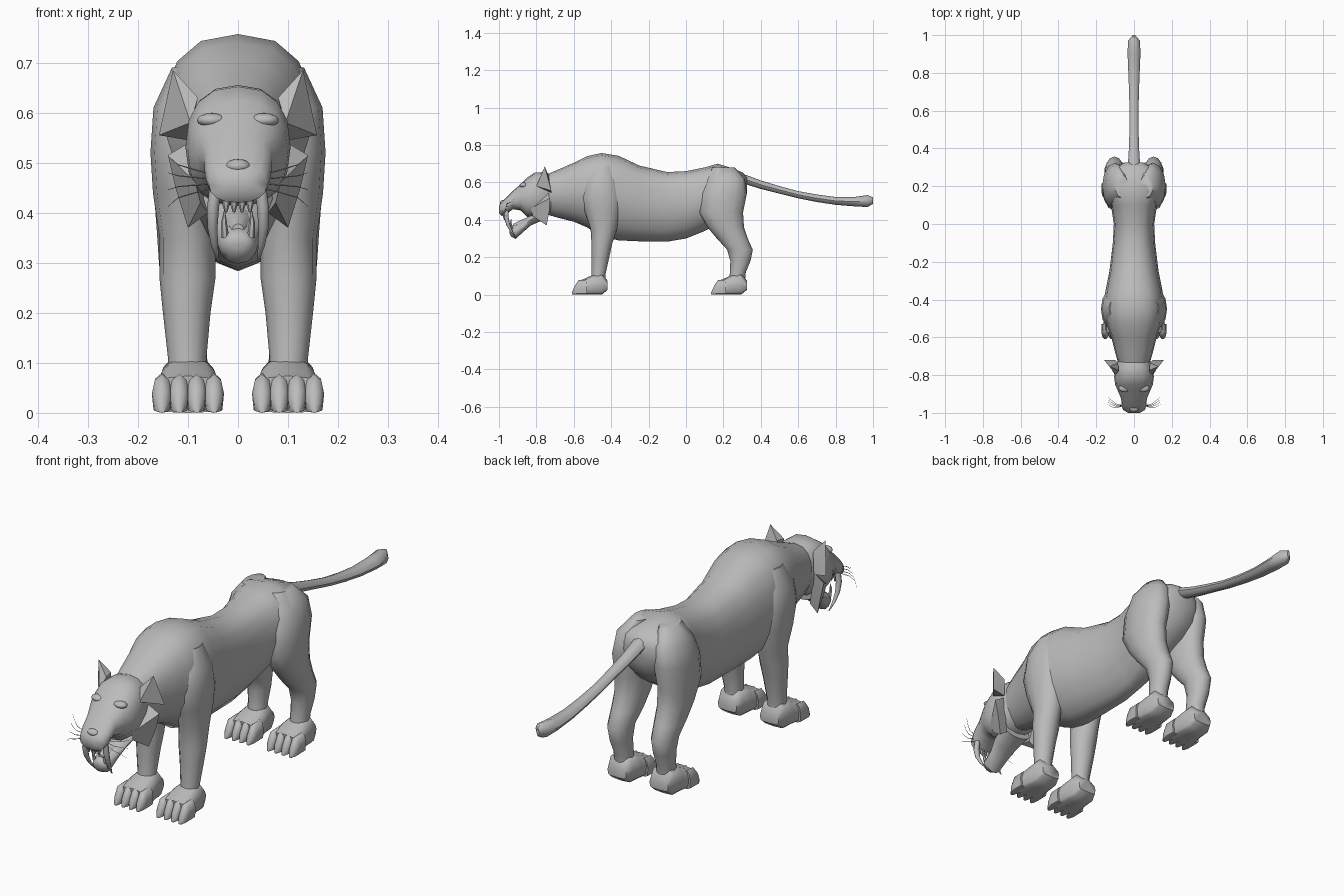
import bpy
import bmesh
import math
from mathutils import Matrix, Vector

default_cube = bpy.data.objects.get("Cube")
if default_cube:
    bpy.data.objects.remove(default_cube, do_unlink=True)

# Single plain grey for the whole animal
grey = bpy.data.materials.new("plain grey")
grey.use_nodes = True
grey.diffuse_color = (.5, .5, .5, 1)
grey.node_tree.nodes["Principled BSDF"].inputs["Base Color"].default_value = (.5, .5, .5, 1)


def finish(name, bm, smooth_angle=50):
    """Turn a bmesh into a shaded, coloured object."""
    bmesh.ops.recalc_face_normals(bm, faces=bm.faces)
    mesh = bpy.data.meshes.new(name)
    bm.to_mesh(mesh)
    bm.free()
    mesh.materials.append(grey)
    obj = bpy.data.objects.new(name, mesh)
    bpy.context.scene.collection.objects.link(obj)
    bpy.ops.object.select_all(action='DESELECT')
    obj.select_set(True)
    bpy.context.view_layer.objects.active = obj
    bpy.ops.object.shade_smooth_by_angle(angle=math.radians(smooth_angle))
    return obj


def loft(name, axis, rings, side=1, sides=12, upper=2, lower=2):
    """Skin rounded sections (t, u0, u1, v0, v1) strung along an axis."""
    bm = bmesh.new()
    loops = []
    for t, u0, u1, v0, v1 in rings:
        loop = []
        for i in range(sides):
            a = math.tau * i / sides
            c, s = math.cos(a), math.sin(a)
            power = 2 / (upper if s > 0 else lower)
            u = (u0 + u1) / 2 + (u1 - u0) / 2 * math.copysign(abs(c) ** power, c)
            v = (v0 + v1) / 2 + (v1 - v0) / 2 * math.copysign(abs(s) ** power, s)
            x, y, z = {'x': (t, u, v), 'y': (u, t, v), 'z': (u, v, t)}[axis]
            loop.append(bm.verts.new((x * side, y, z)))
        loops.append(loop)
    for a, b in zip(loops, loops[1:]):
        for i in range(sides):
            j = (i + 1) % sides
            bm.faces.new((a[i], a[j], b[j], b[i]))
    bm.faces.new(loops[0])
    bm.faces.new(loops[-1])
    return finish(name, bm)


def centred(profile):
    """Expand (y, half_width, bottom, top) into symmetric rings."""
    return [(y, -w, w, low, high) for y, w, low, high in profile]


def tube(path):
    """Expand (t, u, v, radius) into round rings."""
    return [(t, u - r, u + r, v - r, v + r) for t, u, v, r in path]


def wedge(name, points, side):
    """Closed angular solid around a few corner points."""
    bm = bmesh.new()
    for x, y, z in points:
        bm.verts.new((x * side, y, z))
    bmesh.ops.convex_hull(bm, input=bm.verts)
    return finish(name, bm, 30)


def ball(name, centre, size):
    bm = bmesh.new()
    place = Matrix.Translation(Vector(centre)) @ Matrix.Diagonal((*size, 1))
    bmesh.ops.create_uvsphere(bm, u_segments=12, v_segments=8, radius=1, matrix=place)
    return finish(name, bm)


# Torso and neck
loft("body", 'y', centred([
    (-.75, .08, .43, .64), (-.68, .1, .41, .67), (-.6, .12, .39, .705),
    (-.53, .145, .36, .74), (-.45, .16, .31, .757), (-.36, .152, .29, .742),
    (-.25, .13, .285, .69), (-.1, .112, .283, .655), (0, .107, .3, .66),
    (.1, .122, .34, .68), (.17, .145, .38, .7), (.25, .142, .43, .675),
    (.3, .1, .48, .655), (.325, .05, .54, .63)]), sides=16, upper=2.5, lower=1.8)

# Tail
loft("tail", 'y', centred([
    (.24, .035, .6, .66), (.32, .032, .59, .64), (.4, .027, .565, .61),
    (.5, .024, .54, .58), (.6, .024, .515, .553), (.7, .026, .495, .535),
    (.8, .03, .48, .522), (.9, .034, .472, .522), (.97, .032, .468, .532),
    (1, .006, .485, .52)]), sides=8)

# Skull with upper jaw
loft("head", 'y', centred([
    (-.71, .08, .44, .64), (-.76, .1, .42, .655), (-.81, .105, .41, .652),
    (-.85, .1, .415, .625), (-.885, .085, .45, .59), (-.925, .068, .457, .555),
    (-.96, .066, .43, .52), (-.985, .058, .42, .495), (-1, .03, .435, .478)]),
    sides=16, upper=2.4, lower=2.3)
ball("nose", (0, -.975, .493), (.026, .02, .014))

# Dropped lower jaw and tongue
loft("lower_jaw", 'y', centred([
    (-.76, .07, .4, .46), (-.83, .06, .37, .43), (-.87, .047, .335, .395),
    (-.91, .04, .298, .375), (-.935, .032, .31, .365), (-.945, .02, .33, .355)]))
loft("tongue", 'y', centred([
    (-.82, .025, .39, .425), (-.88, .025, .365, .4), (-.925, .012, .355, .378)]), sides=8)


def paw(name, shift, side):
    """Broad foot with four pointed toes; shift moves it along y."""
    rings = [(-.42, .055, .143, .025, .075), (-.45, .045, .155, 0, .115),
             (-.5, .04, .158, 0, .105), (-.545, .034, .166, 0, .084),
             (-.575, .034, .166, 0, .074)]
    loft(name, 'y', [(y + shift, *rest) for y, *rest in rings], side, upper=2.6, lower=5)
    for i in range(4):
        x = .048 + .0347 * i
        toe = [(-.53, .019, .08), (-.575, .02, .077), (-.593, .017, .05), (-.61, .006, .012)]
        loft(f"{name}_toe_{i + 1}", 'y',
             [(y + shift, x - w, x + w, 0, top) for y, w, top in toe],
             side, sides=8, lower=4)


for label, side in (("left", 1), ("right", -1)):
    # Legs
    loft(f"{label}_front_leg", 'z', [
        (.07, .06, .14, -.51, -.43), (.11, .063, .14, -.505, -.43),
        (.2, .055, .15, -.505, -.41), (.27, .045, .157, -.505, -.395),
        (.35, .045, .157, -.51, -.37), (.44, .05, .17, -.54, -.35),
        (.52, .05, .175, -.56, -.34), (.61, .05, .169, -.54, -.36),
        (.69, .05, .132, -.5, -.39)], side)
    loft(f"{label}_hind_leg", 'z', [
        (.07, .06, .138, .23, .315), (.12, .062, .138, .235, .32),
        (.18, .06, .145, .237, .345), (.24, .055, .152, .22, .357),
        (.3, .045, .158, .165, .33), (.36, .04, .162, .115, .31),
        (.44, .035, .168, .07, .305), (.54, .03, .168, .08, .325),
        (.62, .03, .15, .11, .315), (.68, .03, .1, .14, .26)], side)
    paw(f"{label}_front_paw", 0, side)
    paw(f"{label}_hind_paw", .745, side)

    # Ear and cheek ruff
    wedge(f"{label}_ear", [
        (.13, -.755, .685), (.158, -.72, .555), (.08, -.775, .63),
        (.095, -.8, .58), (.1, -.72, .545), (.085, -.735, .635)], side)
    wedge(f"{label}_cheek_ruff", [
        (.09, -.735, .545), (.14, -.73, .515), (.125, -.73, .45), (.1, -.745, .37),
        (.06, -.75, .4), (.085, -.83, .46), (.075, -.82, .42)], side)

    # Eye below a brow ridge
    ball(f"{label}_eye", (.05 * side, -.892, .553), (.014, .012, .01))
    ball(f"{label}_brow", (.052 * side, -.868, .585), (.03, .022, .014))

    # Sabre fang, lower canine and incisors
    loft(f"{label}_sabre_fang", 'z', tube([
        (.45, .045, -.96, .012), (.41, .05, -.96, .012), (.37, .051, -.95, .01),
        (.335, .047, -.932, .007), (.303, .04, -.908, .002)]), side, sides=8)
    loft(f"{label}_lower_canine", 'z', tube([
        (.35, .026, -.93, .008), (.38, .028, -.937, .006), (.405, .027, -.935, .001)]),
        side, sides=6)
    for i in range(2):
        x = .008 + .016 * i
        loft(f"{label}_incisor_{i + 1}", 'z', tube([
            (.435, x, -.973, .008), (.415, x, -.973, .007), (.4, x, -.97, .002)]),
            side, sides=6)

    # Whiskers fan out from the muzzle
    for i in range(4):
        z, fan = .448 + .01 * i, (i - 1.5) * .012
        loft(f"{label}_whisker_{i + 1}", 'x', tube([
            (.055, -.96, z, .0016), (.09, -.965 + fan / 2, z + fan / 2, .0014),
            (.12, -.95 + fan, z + fan, .001),
            (.14, -.935 + fan, z + fan * 2, .0005)]), side, sides=4)
